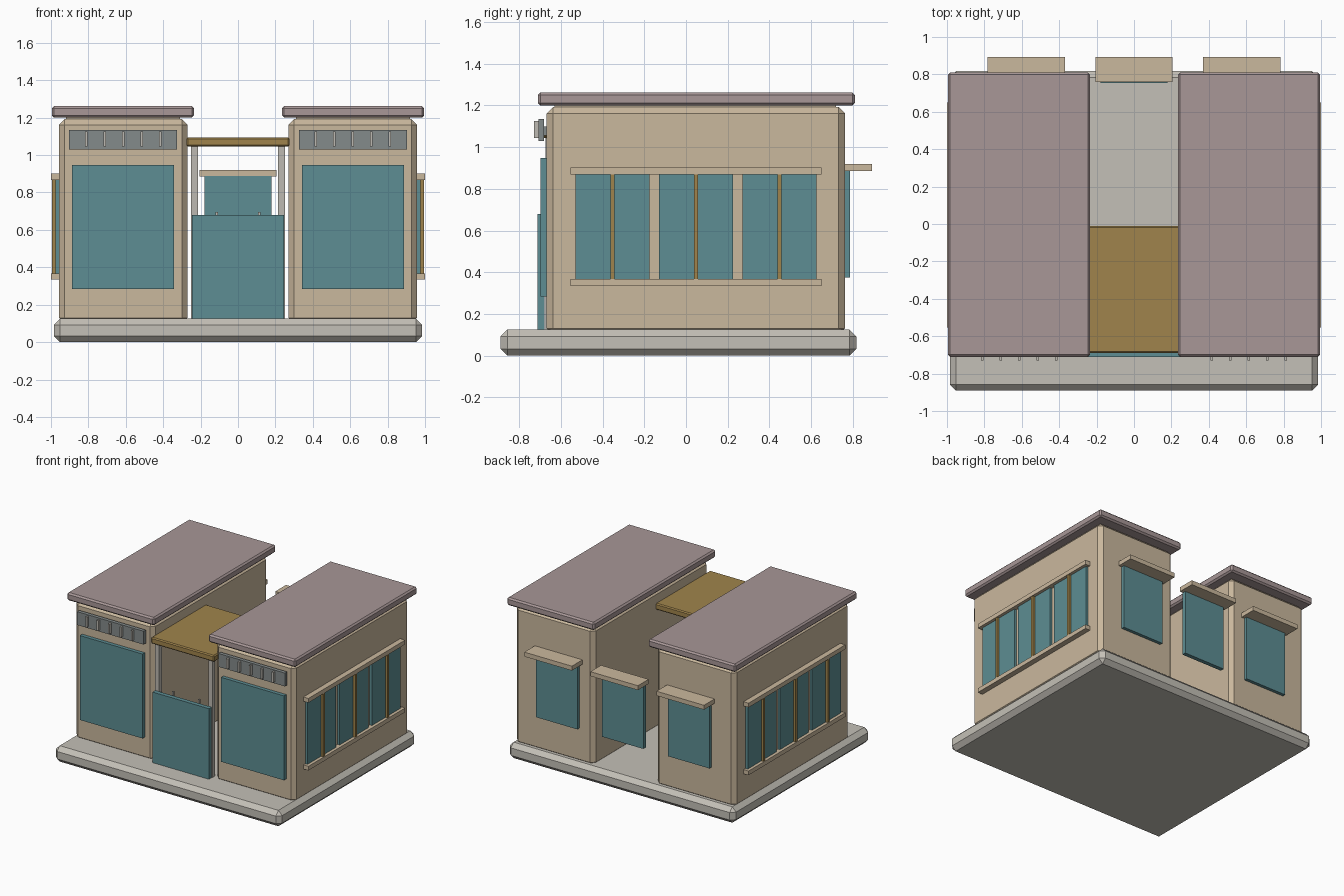
import bpy

if "Cube" in bpy.data.objects:
    bpy.data.objects.remove(bpy.data.objects["Cube"])


def material(name, r, g, b):
    lin = [((c / 255 + 0.055) / 1.055) ** 2.4 for c in (r, g, b)]
    m = bpy.data.materials.new(name)
    m.diffuse_color = (*lin, 1)
    m.use_nodes = True
    m.node_tree.nodes["Principled BSDF"].inputs["Base Color"].default_value = m.diffuse_color
    return m


STONE = material("pale stone", 196, 192, 183)
WALL = material("sand plaster", 202, 184, 157)
ROOF = material("mauve roof", 168, 151, 151)
GLASS = material("teal glass", 93, 141, 147)
WOOD = material("ochre wood", 160, 132, 76)
GREY = material("vent grey", 132, 139, 139)
METAL = material("light metal", 190, 186, 178)


def box(name, x, y, z, mat, bevel=0.0):
    """Box from (min, max) ranges, with an optional chamfer."""
    x, y, z = sorted(x), sorted(y), sorted(z)
    bpy.ops.mesh.primitive_cube_add(size=1, location=[(r[0] + r[1]) / 2 for r in (x, y, z)])
    ob = bpy.context.object
    ob.name = name
    ob.scale = [r[1] - r[0] for r in (x, y, z)]
    bpy.ops.object.transform_apply(location=False, rotation=False, scale=True)
    ob.data.materials.append(mat)
    if bevel:
        mod = ob.modifiers.new("chamfer", 'BEVEL')
        mod.width = bevel
        mod.segments = 1
    return ob


def pair(name, x, y, z, mat, bevel=0.0):
    """The same box on the right and mirrored on the left."""
    box(name + "_right", x, y, z, mat, bevel)
    box(name + "_left", (-x[0], -x[1]), y, z, mat, bevel)


# Plinth
box("plinth", (-0.985, 0.985), (-0.89, 0.817), (0, 0.125), STONE, 0.033)

# Two wings with slab roofs
pair("wing", (0.27, 0.957), (-0.668, 0.762), (0.1, 1.192), WALL, 0.03)
pair("roof_slab", (0.235, 0.995), (-0.71, 0.81), (1.2, 1.262), ROOF, 0.012)
pair("roof_seat", (0.31, 0.92), (-0.63, 0.72), (1.18, 1.21), WALL)

# Large front windows and vents above them
pair("front_window", (0.342, 0.888), (-0.697, -0.66), (0.283, 0.947), GLASS)
pair("vent_panel", (0.326, 0.904), (-0.708, -0.68), (1.03, 1.135), GREY)
pair("vent_mount", (0.36, 0.87), (-0.682, -0.66), (1.055, 1.1), GREY)
for i in range(5):
    x = 0.415 + i * 0.099
    pair(f"vent_bar_{i}", (x - 0.007, x + 0.007), (-0.73, -0.706), (1.045, 1.125), METAL)

# Entrance: door panel, posts, pulls and canopy
box("door", (-0.246, 0.246), (-0.712, -0.678), (0.12, 0.68), GLASS)
pair("door_post", (0.215, 0.25), (-0.675, -0.64), (0.12, 1.05), METAL)
pair("door_pull", (0.108, 0.12), (-0.65, -0.638), (0.5, 0.695), METAL)
pair("pull_arm", (0.108, 0.12), (-0.68, -0.645), (0.52, 0.535), METAL)
box("canopy", (-0.275, 0.275), (-0.69, -0.01), (1.045, 1.095), WOOD, 0.008)

# Side window bands: sills, glass panes and centre mullions
pair("side_sill", (0.94, 1.0), (-0.553, 0.65), (0.335, 0.368), WALL)
pair("side_lintel", (0.94, 1.0), (-0.553, 0.65), (0.868, 0.902), WALL)
for i in range(3):
    y = -0.352 + i * 0.4
    pair(f"side_glass_{i}", (0.94, 0.976), (y - 0.178, y + 0.178), (0.36, 0.875), GLASS)
    pair(f"side_mullion_{i}", (0.95, 0.995), (y - 0.01, y + 0.01), (0.355, 0.885), WOOD)

# Rear windows with awnings
for label, x in (("left", -0.575), ("middle", 0), ("right", 0.575)):
    box("rear_window_" + label, (x - 0.18, x + 0.18), (0.755, 0.787), (0.375, 0.887), GLASS)
    box("rear_awning_" + label, (x - 0.207, x + 0.207), (0.76, 0.893), (0.885, 0.92), WALL)
